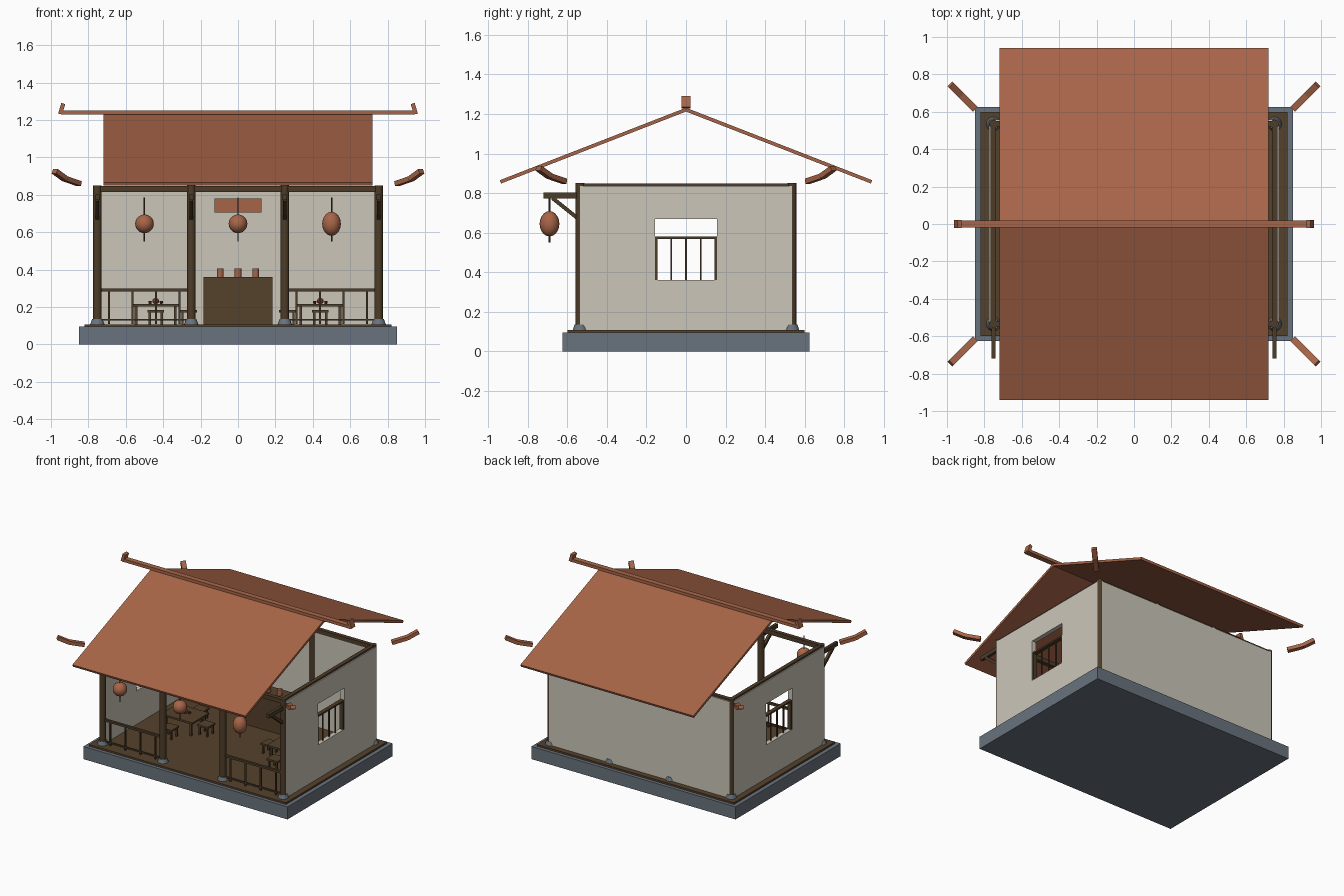
import bpy, math
from mathutils import Vector

if "Cube" in bpy.data.objects:
    bpy.data.objects.remove(bpy.data.objects["Cube"])


def mat(name, rgb):
    m = bpy.data.materials.new(name)
    m.diffuse_color = (*rgb, 1)
    m.use_nodes = True
    m.node_tree.nodes["Principled BSDF"].inputs["Base Color"].default_value = m.diffuse_color
    return m


STONE = mat("grey stone", (0.14, 0.17, 0.205))
WOOD = mat("brown wood", (0.09, 0.053, 0.024))
DARK = mat("dark wood", (0.075, 0.046, 0.022))
PLASTER = mat("cream plaster", (0.60, 0.565, 0.485))
TILE = mat("terracotta", (0.39, 0.13, 0.064))
RED = mat("dark red", (0.15, 0.035, 0.025))


def finish(name, m):
    o = bpy.context.object
    o.name = name
    o.data.materials.append(m)
    return o


def box(name, c, size, m):
    bpy.ops.mesh.primitive_cube_add(size=1, location=c)
    bpy.context.object.scale = size
    return finish(name, m)


def beam(name, a, b, w, h, m):
    """Box running from a to b, w wide and h high."""
    a, b = Vector(a), Vector(b)
    o = box(name, (a + b) / 2, (w, (b - a).length, h), m)
    o.rotation_euler = (b - a).to_track_quat('Y', 'Z').to_euler()
    return o


def cyl(name, x, y, z0, z1, r0, r1, m, n=16):
    bpy.ops.mesh.primitive_cone_add(vertices=n, radius1=r0, radius2=r1, depth=z1 - z0,
                                    location=(x, y, (z0 + z1) / 2))
    o = finish(name, m)
    bpy.ops.object.shade_smooth_by_angle()
    return o


def ball(name, c, size, m):
    bpy.ops.mesh.primitive_uv_sphere_add(segments=16, ring_count=10, radius=1, location=c)
    bpy.context.object.scale = size
    o = finish(name, m)
    bpy.ops.object.shade_smooth()
    return o


F = 0.108            # floor level
CX, CY = 0.752, 0.535  # corner column position

# plinth and floor
box("plinth", (0, 0, 0.0475), (1.7, 1.25, 0.095), STONE)
box("floor", (0, 0, 0.1015), (1.64, 1.2, 0.013), WOOD)

# columns on stone feet, front and back rows
for x in (-CX, -0.25, 0.25, CX):
    for y in (-CY, CY):
        cyl("column", x, y, F, 0.85, 0.023, 0.023, DARK)
        cyl("column_foot", x, y, F, 0.135, 0.038, 0.028, STONE)
    # bracket arm and strut at the front
    box("bracket_arm", (x, -0.625, 0.787), (0.022, 0.19, 0.03), DARK)
    beam("bracket_strut", (x, -0.675, 0.775), (x, -0.55, 0.675), 0.02, 0.02, DARK)

# top beams
for s in (-1, 1):
    box("long_beam", (0, s * CY, 0.832), (1.53, 0.03, 0.032), DARK)
    box("side_beam", (s * CX, 0, 0.832), (0.03, 1.09, 0.032), DARK)

# back wall
box("back_wall", (0, 0.541, 0.4715), (2 * CX, 0.034, 0.727), PLASTER)

for s in (-1, 1):
    # side wall around its window opening
    wx = s * 0.758
    box("wall_below_window", (wx, 0, 0.234), (0.034, 1.07, 0.252), PLASTER)
    box("wall_above_window", (wx, 0, 0.7525), (0.034, 1.07, 0.165), PLASTER)
    for t in (-1, 1):
        box("wall_beside_window", (wx, t * 0.346, 0.515), (0.034, 0.378, 0.31), PLASTER)
        box("window_frame_side", (wx, t * 0.151, 0.47), (0.03, 0.012, 0.22), DARK)
    box("window_frame_top", (wx, 0, 0.574), (0.03, 0.314, 0.012), DARK)
    for y in (-0.075, 0, 0.075):
        box("window_bar", (wx, y, 0.465), (0.008, 0.008, 0.21), DARK)

    # front railing
    box("top_rail", (s * 0.5, -CY, 0.292), (0.48, 0.018, 0.016), DARK)
    box("bottom_rail", (s * 0.5, -CY, 0.132), (0.48, 0.012, 0.01), DARK)
    for i in range(4):
        box("baluster", (s * (0.313 + 0.1255 * i), -CY, 0.2), (0.01, 0.01, 0.18), DARK)

    # table with teapot and cups
    tx = s * 0.44
    box("table_top", (tx, 0, 0.209), (0.26, 0.2, 0.014), WOOD)
    for a in (-1, 1):
        for b in (-1, 1):
            box("table_leg", (tx + a * 0.105, b * 0.08, 0.155), (0.015, 0.015, 0.096), WOOD)
        cyl("cup", tx + a * 0.03, 0.01 * a, 0.216, 0.232, 0.007, 0.01, RED, 10)
    ball("teapot", (tx, 0, 0.232), (0.018, 0.018, 0.016), RED)
    ball("teapot_knob", (tx, 0, 0.25), (0.005, 0.005, 0.005), RED)

    # stools in front of, behind and inside the table
    for sx, sy in ((tx, -0.18), (tx, 0.18), (s * 0.265, 0)):
        box("stool_seat", (sx, sy, 0.178), (0.09, 0.09, 0.013), WOOD)
        for a in (-1, 1):
            for b in (-1, 1):
                box("stool_leg", (sx + a * 0.032, sy + b * 0.032, 0.14), (0.012, 0.012, 0.066), WOOD)

# counter with jars
box("counter", (0, 0.36, 0.234), (0.37, 0.16, 0.252), WOOD)
for x in (-0.095, 0, 0.095):
    cyl("jar", x, 0.36, 0.36, 0.405, 0.018, 0.018, TILE)

# hanging board below the front beam
box("hanging_board", (0, -0.545, 0.742), (0.25, 0.02, 0.075), TILE)

# lanterns, the right one taller
for x, h in ((-0.5, 0.05), (0, 0.05), (0.5, 0.064)):
    ball("lantern", (x, -0.69, 0.645), (0.05, 0.05, h), TILE)
    cyl("lantern_cord", x, -0.69, 0.55, 0.787, 0.004, 0.004, DARK, 8)

# roof slopes
for s in (-1, 1):
    beam("roof_slope", (0, 0, 1.222), (0, s * 0.938, 0.857), 1.44, 0.018, TILE)

# ridge with upturned ends
box("ridge", (0, 0, 1.24), (1.89, 0.04, 0.022), TILE)
for s in (-1, 1):
    beam("ridge_end", (s * 0.951, 0, 1.232), (s * 0.934, 0, 1.288), 0.045, 0.022, TILE)

# upturned corner horns, each of two pieces
for s in (-1, 1):
    for t in (-1, 1):
        p = [(s * x, t * y, z) for x, y, z in
             ((0.85, 0.615, 0.86), (0.925, 0.69, 0.886), (0.98, 0.745, 0.926))]
        beam("corner_horn_inner", p[0], p[1], 0.036, 0.026, TILE)
        beam("corner_horn_tip", p[1], p[2], 0.036, 0.026, TILE)
